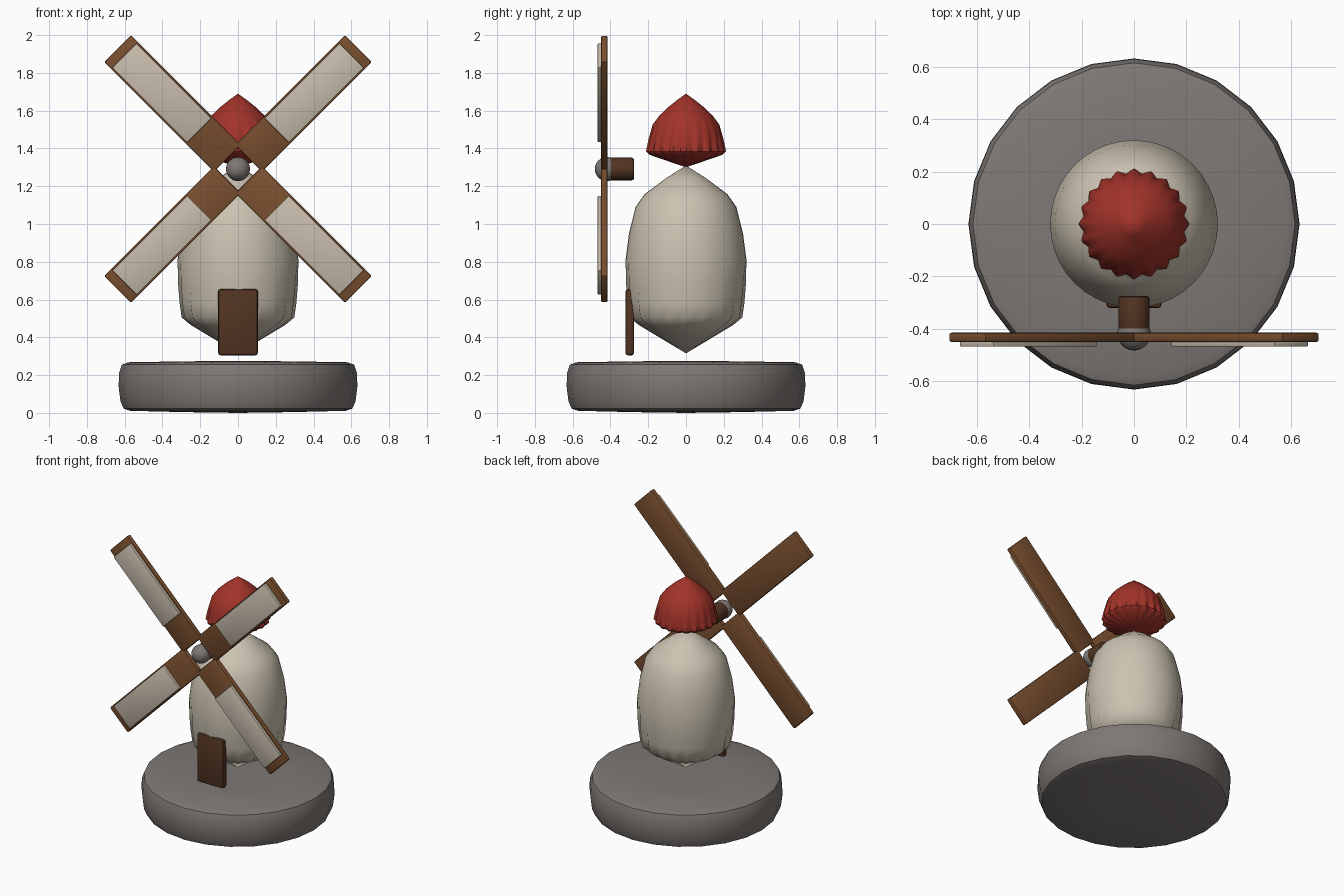
import bpy, bmesh, math
from mathutils import Matrix

if "Cube" in bpy.data.objects:
    bpy.data.objects.remove(bpy.data.objects["Cube"])


def material(name, rgb):
    m = bpy.data.materials.new(name)
    m.diffuse_color = (*rgb, 1)
    m.use_nodes = True
    m.node_tree.nodes["Principled BSDF"].inputs["Base Color"].default_value = m.diffuse_color
    return m


STONE = material("grey stone", (0.21, 0.19, 0.178))
PLASTER = material("cream plaster", (0.60, 0.54, 0.44))
CANVAS = material("sail canvas", (0.57, 0.50, 0.41))
RED = material("red roof", (0.36, 0.033, 0.022))
WOOD = material("brown wood", (0.19, 0.077, 0.028))
DARK = material("dark wood", (0.085, 0.035, 0.016))


def finish(name, bm, mat, angle=40):
    bmesh.ops.recalc_face_normals(bm, faces=bm.faces)
    me = bpy.data.meshes.new(name)
    bm.to_mesh(me)
    bm.free()
    me.materials.append(mat)
    me.shade_smooth()
    me.set_sharp_from_angle(angle=math.radians(angle))
    ob = bpy.data.objects.new(name, me)
    bpy.context.collection.objects.link(ob)
    return ob


def lathe(name, bottom, rings, top, mat, sides, lobes=0, angle=40):
    """Revolve (radius, z, fold depth) rings between two tips."""
    bm = bmesh.new()
    loops = []
    for r, z, fold in rings:
        loop = []
        for i in range(sides):
            a = 2 * math.pi * i / sides
            rr = r - fold * (1 - math.cos(lobes * a)) / 2
            loop.append(bm.verts.new((rr * math.cos(a), rr * math.sin(a), z)))
        loops.append(loop)
    low, high = bm.verts.new((0, 0, bottom)), bm.verts.new((0, 0, top))
    for i in range(sides):
        j = (i + 1) % sides
        bm.faces.new((low, loops[0][j], loops[0][i]))
        bm.faces.new((high, loops[-1][i], loops[-1][j]))
        for a, b in zip(loops, loops[1:]):
            bm.faces.new((a[i], a[j], b[j], b[i]))
    return finish(name, bm, mat, angle)


def box(name, lo, hi, mat, bevel, turn=None):
    """Rounded box between two corners, optionally transformed."""
    bm = bmesh.new()
    bmesh.ops.create_cube(bm, size=1)
    for v in bm.verts:
        v.co = [l + (c + 0.5) * (h - l) for l, h, c in zip(lo, hi, v.co)]
    bmesh.ops.bevel(bm, geom=bm.edges[:], offset=bevel, segments=2,
                    profile=0.5, affect='EDGES')
    if turn:
        bm.transform(turn)
    return finish(name, bm, mat)


# Round stone base with softened rims and barely domed faces
lathe("base", 0.0,
      [(0.28, 0.004, 0), (0.57, 0.011, 0), (0.605, 0.022, 0), (0.622, 0.06, 0),
       (0.632, 0.14, 0), (0.63, 0.21, 0), (0.615, 0.255, 0), (0.58, 0.268, 0),
       (0.28, 0.273, 0)],
      0.275, STONE, 24)

# Tower body, pointed at both ends, folded towards the bottom
lathe("tower", 0.315,
      [(0.25, 0.465, 0.015), (0.298, 0.505, 0.022), (0.309, 0.58, 0.018),
       (0.317, 0.68, 0.009), (0.32, 0.81, 0), (0.302, 0.95, 0),
       (0.267, 1.09, 0), (0.22, 1.157, 0), (0.11, 1.24, 0)],
      1.31, PLASTER, 40, 20)

# Scalloped red cap
lathe("roof", 1.30,
      [(0.195, 1.367, 0.015), (0.212, 1.385, 0.018), (0.198, 1.45, 0.010),
       (0.177, 1.525, 0.003), (0.14, 1.575, 0), (0.09, 1.622, 0),
       (0.045, 1.658, 0)],
      1.69, RED, 80, 20)

# Door
box("door", (-0.105, -0.32, 0.305), (0.105, -0.275, 0.655), DARK, 0.012)

# Shaft and round hub
HUB = 1.291
bm = bmesh.new()
bmesh.ops.create_cone(bm, cap_ends=True, segments=20, radius1=0.06,
                      radius2=0.06, depth=0.155)
rims = [e for e in bm.edges if abs(e.verts[0].co.z - e.verts[1].co.z) < 1e-4]
bmesh.ops.bevel(bm, geom=rims, offset=0.012, segments=2, profile=0.5,
                affect='EDGES')
bm.transform(Matrix.Translation((0, -0.3525, HUB))
             @ Matrix.Rotation(math.pi / 2, 4, 'X'))
finish("shaft", bm, DARK)

bm = bmesh.new()
bmesh.ops.create_uvsphere(bm, u_segments=20, v_segments=12, radius=0.064)
bm.transform(Matrix.Translation((0, -0.419, HUB))
             @ Matrix.Rotation(math.pi / 2, 4, 'X'))
finish("hub", bm, STONE)

# Four diagonal blades, each with a canvas panel on the front
for k in range(4):
    turn = (Matrix.Translation((0, 0, HUB))
            @ Matrix.Rotation(math.pi / 4 + k * math.pi / 2, 4, 'Y'))
    box(f"blade_{k + 1}", (0.08, -0.45, -0.10), (0.902, -0.415, 0.10),
        WOOD, 0.008, turn)
    box(f"sail_{k + 1}", (0.29, -0.468, -0.091), (0.85, -0.445, 0.091),
        CANVAS, 0.004, turn)
